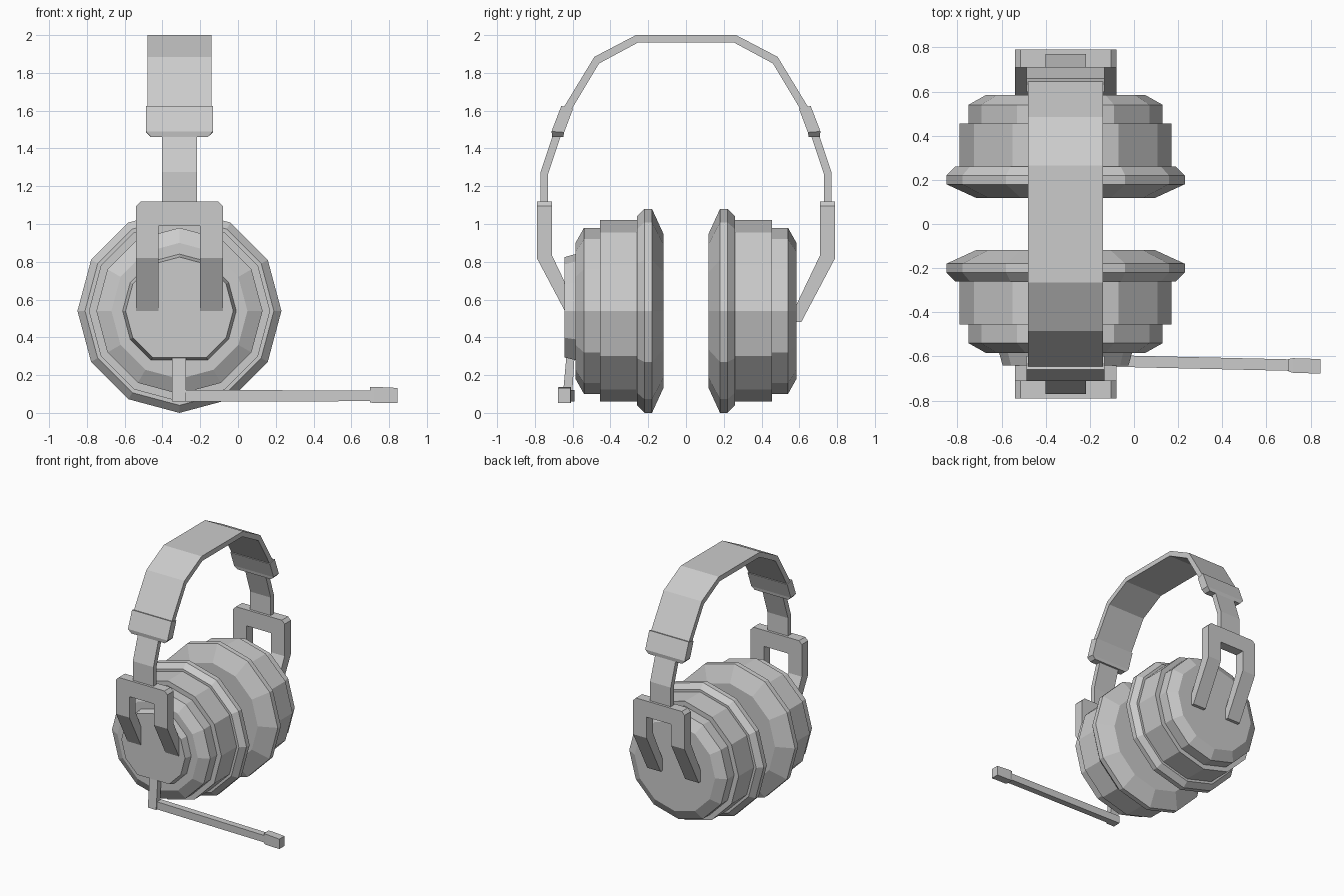
import bpy
import bmesh
from math import sin, cos, pi

old = bpy.data.objects.get("Cube")
if old:
    bpy.data.objects.remove(old, do_unlink=True)

CX, CZ = -0.31, 0.54      # axis shared by both ear cups

grey = bpy.data.materials.new("plain grey")
grey.use_nodes = True
colour = (0.6, 0.6, 0.6, 1)
grey.diffuse_color = colour
grey.node_tree.nodes["Principled BSDF"].inputs["Base Color"].default_value = colour


def loft(name, rings):
    """Skin a closed solid through rings of equal point count."""
    bm = bmesh.new()
    loops = [[bm.verts.new(p) for p in ring] for ring in rings]
    n = len(loops[0])
    for a, b in zip(loops, loops[1:]):
        for i in range(n):
            j = (i + 1) % n
            bm.faces.new((a[i], a[j], b[j], b[i]))
    bm.faces.new(loops[0])
    bm.faces.new(loops[-1][::-1])
    bmesh.ops.recalc_face_normals(bm, faces=bm.faces)
    mesh = bpy.data.meshes.new(name)
    bm.to_mesh(mesh)
    bm.free()
    mesh.materials.append(grey)
    obj = bpy.data.objects.new(name, mesh)
    bpy.context.collection.objects.link(obj)
    return obj


def strap(name, stations, side=1, x=CX):
    """Bent strip; stations are (outer y, outer z, inner y, inner z, half width)."""
    return loft(name, [[(x - w, side * yo, zo), (x + w, side * yo, zo),
                        (x + w, side * yi, zi), (x - w, side * yi, zi)]
                       for yo, zo, yi, zi, w in stations])


def turned(name, profile, side, floor=0.0):
    """Twelve-sided turned part along y; profile is (y, radius)."""
    return loft(name, [[(CX + r * cos(k * pi / 6), side * y,
                         CZ + max(r * sin(k * pi / 6), -r * floor) if floor
                         else CZ + r * sin(k * pi / 6)) for k in range(12)]
                       for y, r in profile])


for side, label in ((-1, "front"), (1, "back")):
    # Ear cup: cushion, shell and stepped cap
    turned(label + "_cushion", [(0.118, 0.405), (0.18, 0.54), (0.22, 0.54), (0.26, 0.50)], side)
    turned(label + "_shell", [(0.24, 0.48), (0.455, 0.48)], side)
    turned(label + "_cap", [(0.44, 0.44), (0.54, 0.44), (0.585, 0.36)], side)

    # Yoke: crossbar and two bent arms
    strap(label + "_yoke_bar", [(0.79, 1.12, 0.71, 1.12, 0.205), (0.79, 1.095, 0.71, 1.095, 0.23),
                                (0.79, 0.99, 0.71, 0.99, 0.23)], side)
    for s, arm in ((-1, "right"), (1, "left")):
        strap(f"{label}_yoke_{arm}_arm",
              [(0.79, 0.99, 0.71, 0.99, 0.06), (0.79, 0.82, 0.71, 0.835, 0.06),
               (0.61, 0.48, 0.54, 0.48, 0.06)], side, CX + s * 0.17)

    # Adjusting slider and the sleeve it slides into
    strap(label + "_slider", [(0.77, 1.10, 0.73, 1.10, 0.092), (0.77, 1.275, 0.73, 1.265, 0.092),
                              (0.695, 1.50, 0.655, 1.49, 0.092)], side)
    strap(label + "_sleeve", [(0.66, 1.625, 0.598, 1.61, 0.177), (0.712, 1.49, 0.645, 1.485, 0.177),
                              (0.708, 1.46, 0.65, 1.46, 0.15)], side)

# Headband arch
half = [(0.265, 2.0, 0.255, 1.96), (0.485, 1.885, 0.46, 1.85), (0.652, 1.61, 0.61, 1.60)]
arch = [(-a, b, -c, d) for a, b, c, d in half[::-1]] + half
strap("headband", [(*p, 0.17) for p in arch])

# Microphone mount with a flat bottom edge
turned("microphone_mount", [(0.57, 0.305), (0.642, 0.285)], -1, floor=sin(pi / 3))

# Microphone stem
strap("microphone_stem", [(0.633, 0.30, 0.59, 0.30, 0.037), (0.655, 0.06, 0.605, 0.06, 0.037)],
      -1, CX - 0.002)


def rod(name, stations):
    """Box rod along x; stations are (x, y, half depth, bottom z, top z)."""
    loft(name, [[(x, y - d, lo), (x, y + d, lo), (x, y + d, hi), (x, y - d, hi)]
                for x, y, d, lo, hi in stations])


# Microphone boom and tip
rod("microphone_boom", [(-0.348, -0.615, 0.026, 0.06, 0.122), (0.74, -0.64, 0.026, 0.062, 0.118)])
rod("microphone_tip", [(0.70, -0.64, 0.028, 0.055, 0.138), (0.72, -0.641, 0.033, 0.052, 0.138),
                       (0.845, -0.645, 0.033, 0.052, 0.132)])
